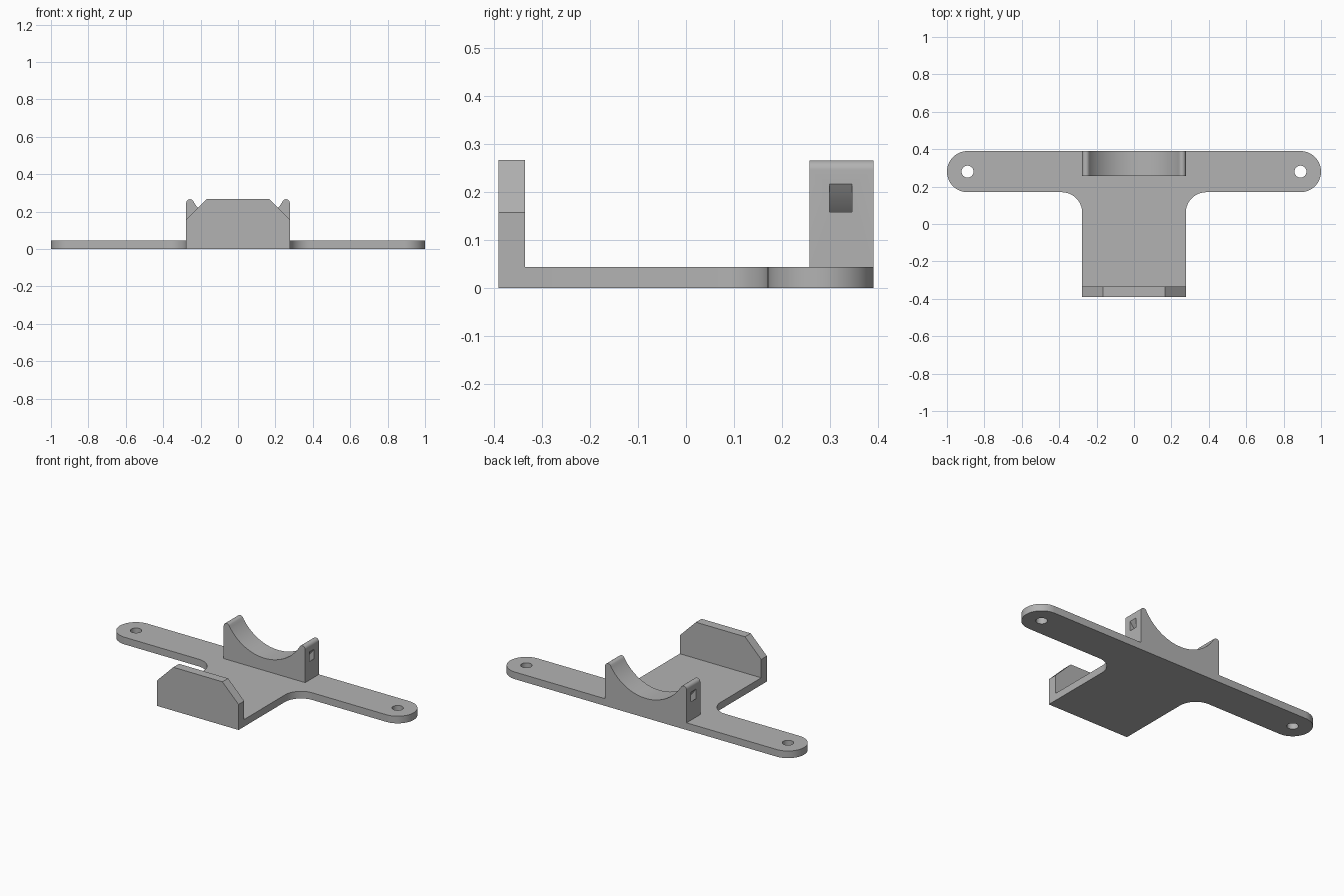
import bpy
import bmesh
from math import sin, cos, pi, radians, atan2
from mathutils import Vector

cube = bpy.data.objects.get("Cube")
if cube:
    bpy.data.objects.remove(cube, do_unlink=True)

grey = bpy.data.materials.new("plain grey")
grey.use_nodes = True
COLOUR = (0.45, 0.45, 0.45, 1)
grey.diffuse_color = COLOUR
grey.node_tree.nodes["Principled BSDF"].inputs["Base Color"].default_value = COLOUR


def arc(cx, cy, r, start, end, steps):
    """Points on an arc, angles in degrees."""
    angles = [radians(start + (end - start) * i / steps) for i in range(steps + 1)]
    return [(cx + r * cos(a), cy + r * sin(a)) for a in angles]


def mirrored(half):
    """Close a right-hand outline with its mirror image."""
    return half + [(-x, y) for x, y in reversed(half)]


def prism(name, outline, lo, hi, upright=False):
    """Extrude an outline along z, or along y when upright."""
    bm = bmesh.new()
    place = (lambda p: (p[0], lo, p[1])) if upright else (lambda p: (p[0], p[1], lo))
    face = bm.faces.new([bm.verts.new(place(p)) for p in outline])
    new = bmesh.ops.extrude_face_region(bm, geom=[face])["geom"]
    shift = Vector((0, hi - lo, 0)) if upright else Vector((0, 0, hi - lo))
    bmesh.ops.translate(bm, vec=shift, verts=[v for v in new if isinstance(v, bmesh.types.BMVert)])
    bmesh.ops.recalc_face_normals(bm, faces=bm.faces)
    mesh = bpy.data.meshes.new(name)
    bm.to_mesh(mesh)
    bm.free()
    mesh.materials.append(grey)
    obj = bpy.data.objects.new(name, mesh)
    bpy.context.collection.objects.link(obj)
    return obj


def combine(target, other, operation):
    """Apply a boolean and remove the helper."""
    mod = target.modifiers.new(operation, 'BOOLEAN')
    mod.operation = operation
    mod.solver = 'EXACT'
    mod.object = other
    bpy.context.view_layer.objects.active = target
    bpy.ops.object.modifier_apply(modifier=mod.name)
    bpy.data.objects.remove(other, do_unlink=True)


HALF, FRONT, BACK, THICK = 0.277, -0.39, 0.39, 0.044

# T-shaped base plate with rounded arms and filleted inner corners
half = [(HALF, FRONT)] + arc(HALF + 0.11, 0.06, 0.11, 180, 90, 16)
half += arc(0.89, 0.28, 0.11, -90, 90, 32)
bracket = prism("mounting_bracket", mirrored(half), 0, THICK)

# Front wall with chamfered top corners
wall = mirrored([(HALF, 0), (HALF, 0.157), (0.167, 0.267)])
combine(bracket, prism("front_wall", wall, FRONT, -0.335, True), 'UNION')

# Cradle with rounded tips and a circular trough
CZ, R = 0.40, 0.28
tip = arc(0.257, 0.246, 0.02, 0, 145, 12)
end = atan2(tip[-1][1] - CZ, tip[-1][0]) * 180 / pi
trough = arc(0, CZ, R, end, -90, 24)[1:-1]
cradle = prism("cradle", mirrored([(HALF, 0)] + tip + trough), 0.257, BACK, True)

# Curved strap channel running through the cradle
channel = arc(0, CZ, 0.332, -170, -10, 48) + arc(0, CZ, 0.368, -10, -170, 48)
combine(bracket, cradle, 'UNION')
combine(bracket, prism("strap_channel", channel, 0.298, 0.345, True), 'DIFFERENCE')

# Screw holes in the arms
for side in (-1, 1):
    hole = prism("screw_hole", arc(side * 0.89, 0.28, 0.032, 0, 345, 23), -0.1, 0.1)
    combine(bracket, hole, 'DIFFERENCE')

bpy.ops.object.select_all(action='DESELECT')
bracket.select_set(True)
bpy.context.view_layer.objects.active = bracket
bpy.ops.object.shade_smooth_by_angle(angle=radians(30))
